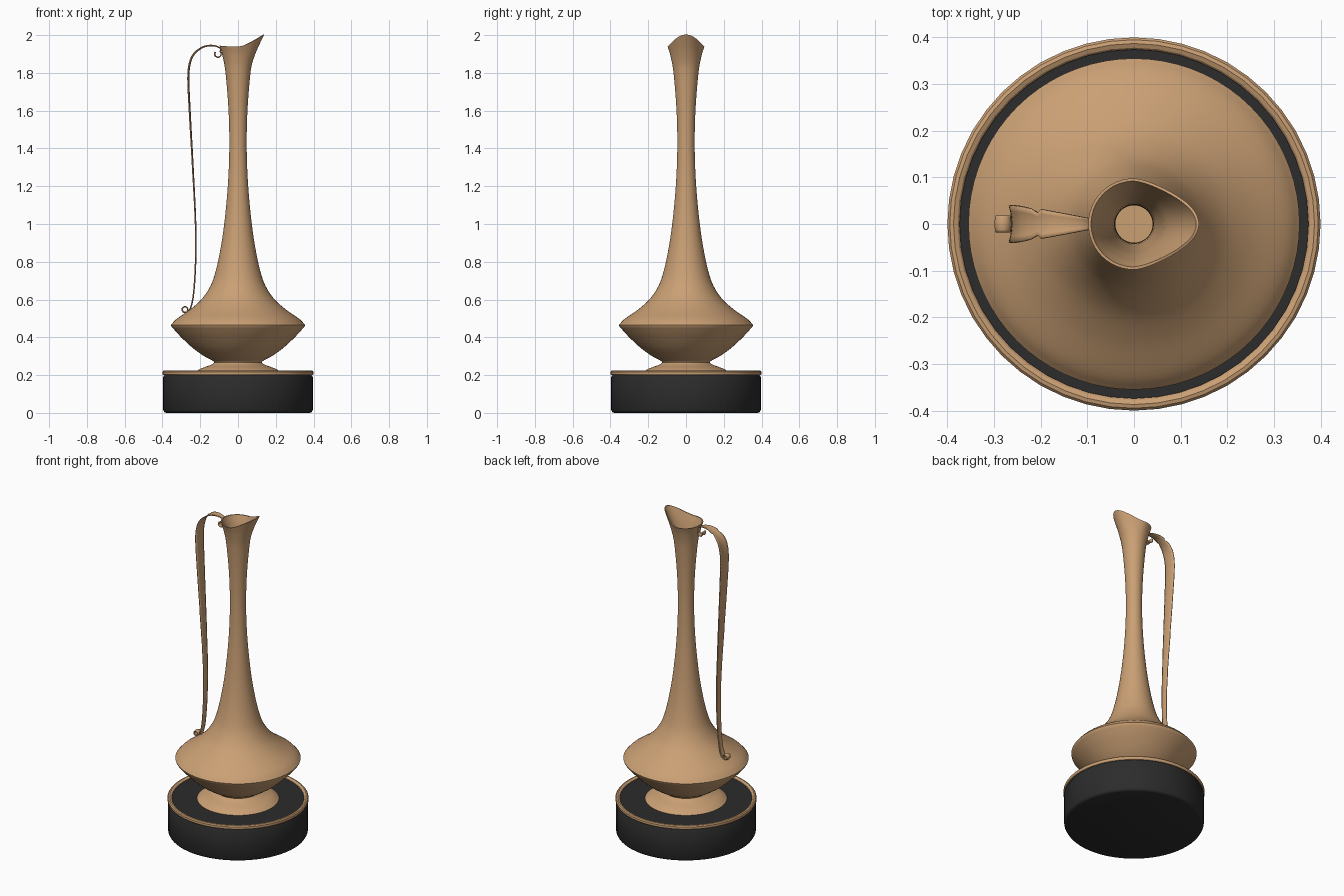
import bpy, bmesh, math
from mathutils import Vector

old = bpy.data.objects.get("Cube")
if old:
    bpy.data.objects.remove(old, do_unlink=True)


def material(name, rgb, rough):
    m = bpy.data.materials.new(name)
    m.use_nodes = True
    m.diffuse_color = (*rgb, 1)
    bsdf = m.node_tree.nodes["Principled BSDF"]
    bsdf.inputs["Base Color"].default_value = (*rgb, 1)
    bsdf.inputs["Roughness"].default_value = rough
    return m


bronze = material("bronze", (0.59, 0.35, 0.175), 0.4)
black = material("black", (0.025, 0.025, 0.025), 0.6)


def smooth_path(points, steps):
    """Catmull-Rom curve through 2D points."""
    p = [Vector(q) for q in points]
    p = [2 * p[0] - p[1]] + p + [2 * p[-1] - p[-2]]
    out = []
    for a, b, c, d in zip(p, p[1:], p[2:], p[3:]):
        for i in range(steps):
            t = i / steps
            out.append(0.5 * (2 * b + (c - a) * t + (2 * a - 5 * b + 4 * c - d) * t * t
                              + (3 * b - a - 3 * c + d) * t ** 3))
    return out + [p[-2]]


def finish(name, bm, mat, angle=40):
    bmesh.ops.recalc_face_normals(bm, faces=bm.faces)
    me = bpy.data.meshes.new(name)
    bm.to_mesh(me)
    bm.free()
    ob = bpy.data.objects.new(name, me)
    bpy.context.collection.objects.link(ob)
    me.materials.append(mat)
    bpy.ops.object.select_all(action='DESELECT')
    ob.select_set(True)
    bpy.context.view_layer.objects.active = ob
    bpy.ops.object.shade_smooth_by_angle(angle=math.radians(angle))
    return ob


def lathe(name, profile, mat, segs=64, closed=False, shape=None, angle=40):
    """Revolve (radius, z) points about z; open ends are capped."""
    bm = bmesh.new()
    rings = []
    for r, z in profile:
        ring = []
        for k in range(segs):
            a = math.tau * k / segs
            co = Vector((r * math.cos(a), r * math.sin(a), z))
            ring.append(bm.verts.new(shape(co, a) if shape else co))
        rings.append(ring)
    pairs = list(zip(rings, rings[1:])) + ([(rings[-1], rings[0])] if closed else [])
    for lo, hi in pairs:
        for k in range(segs):
            j = (k + 1) % segs
            bm.faces.new((lo[k], lo[j], hi[j], hi[k]))
    if not closed:
        bm.faces.new(rings[0])
        bm.faces.new(rings[-1])
    return finish(name, bm, mat, angle)


# Plinth with rounded edges, and the rounded metal band around its top
lathe("plinth", [(0.38, 0), (0.39, 0.004), (0.396, 0.015), (0.396, 0.19),
                 (0.39, 0.2), (0.385, 0.212), (0.37, 0.212)], black)
lathe("plinth_band", [(0.374, 0.205), (0.374, 0.216), (0.378, 0.221), (0.387, 0.225),
                      (0.395, 0.223), (0.4, 0.217), (0.4, 0.206), (0.396, 0.2)],
      bronze, segs=48, closed=True, angle=25)


# Jug: foot, belly, neck, then the inner wall back down to its floor
def spout(co, a):
    t = min(1, max(0, (co.z - 1.82) / 0.125))
    c = max(0, math.cos(a))
    t = t * t
    side = abs(math.sin(a))
    return Vector((co.x + 0.042 * t * c ** 3, co.y * (1 - 0.1 * t * c * side),
                   co.z + t * (0.06 * c ** 2 - 0.004 * side)))


foot = smooth_path([(0.232, 0.212), (0.2, 0.233), (0.145, 0.254), (0.126, 0.268),
                    (0.142, 0.281)], 4)
bowl = smooth_path([(0.142, 0.281), (0.185, 0.304), (0.245, 0.348), (0.31, 0.41),
                    (0.352, 0.457)], 5)
upper = smooth_path([(0.355, 0.466), (0.325, 0.497), (0.25, 0.55), (0.19, 0.605),
                     (0.147, 0.67), (0.121, 0.74), (0.096, 0.85), (0.073, 1.0),
                     (0.054, 1.2), (0.046, 1.4), (0.05, 1.6), (0.066, 1.8),
                     (0.082, 1.89), (0.098, 1.944)], 5)
inner = [(r - 0.006, z) for r, z in reversed(upper) if z > 0.5]
lathe("jug", [tuple(p) for p in foot + bowl[1:] + upper] + inner, bronze, segs=72,
      shape=spout, angle=35)


# Handle: concave ribbon with a small curl at each end
def curl(cx, cz, r, start, end, n=16):
    angs = [math.radians(start + (end - start) * i / n) for i in range(n + 1)]
    return [Vector((cx + r * math.cos(a), cz + r * math.sin(a))) for a in angs]


stem = smooth_path([(-0.092, 1.928), (-0.115, 1.94), (-0.15, 1.943), (-0.19, 1.932),
                    (-0.23, 1.9), (-0.252, 1.85), (-0.26, 1.77), (-0.253, 1.6),
                    (-0.237, 1.3), (-0.223, 1.0), (-0.223, 0.8), (-0.234, 0.63),
                    (-0.25, 0.555), (-0.265, 0.534)], 6)
path = curl(-0.106, 1.9, 0.016, 140, 410) + stem + curl(-0.281, 0.547, 0.016, 265, -40)
widths = smooth_path([(2.1, 0.01), (1.942, 0.02), (1.9, 0.036), (1.8, 0.04),
                      (1.5, 0.034), (1.0, 0.022), (0.5, 0.017)], 8)


def half_width(i, p):
    if p.x > -0.2 and p.y > 1.85:
        return 0.012 + 0.02 * max(0, -0.095 - p.x) / 0.105
    return min(widths, key=lambda w: abs(w.x - p.y)).y


bm = bmesh.new()
rows = []
for i, p in enumerate(path):
    t = (path[min(i + 1, len(path) - 1)] - path[max(i - 1, 0)]).normalized()
    w = half_width(i, p)
    row = []
    for k in range(-3, 4):
        s = k / 3
        q = p + Vector((t.y, -t.x)) * (0.16 * w * s * s)
        row.append(bm.verts.new((q.x, w * s, q.y)))
    rows.append(row)
for a, b in zip(rows, rows[1:]):
    for k in range(6):
        bm.faces.new((a[k], a[k + 1], b[k + 1], b[k]))
handle = finish("handle", bm, bronze, 50)
solid = handle.modifiers.new("thickness", 'SOLIDIFY')
solid.thickness = 0.005
solid.offset = 0
